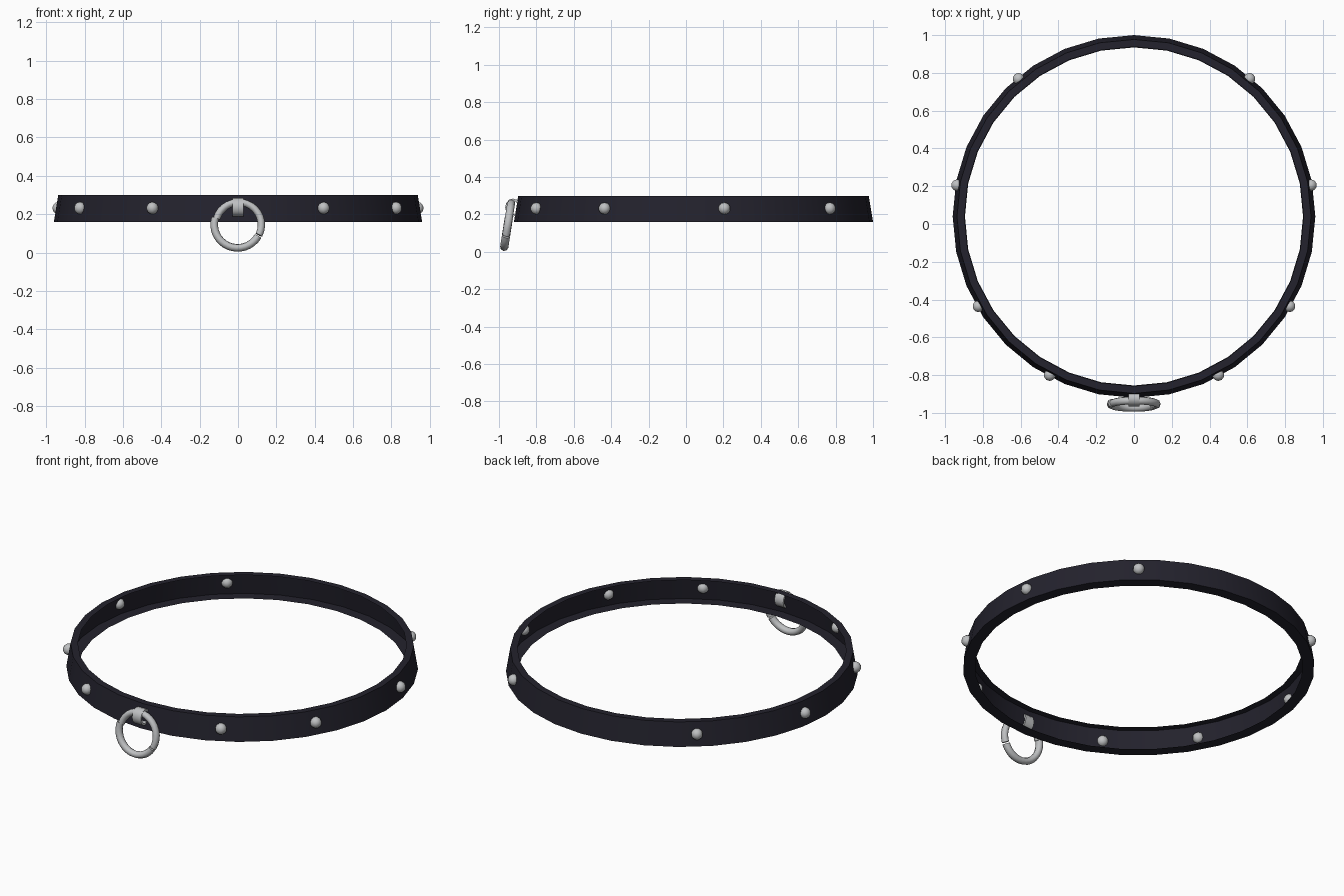
import bpy, bmesh
from math import sin, cos, pi, radians
from mathutils import Vector, Matrix

cube = bpy.data.objects.get("Cube")
if cube:
    bpy.data.objects.remove(cube, do_unlink=True)


def material(name, rgb):
    m = bpy.data.materials.new(name)
    m.use_nodes = True
    m.diffuse_color = (*rgb, 1)
    bsdf = m.node_tree.nodes["Principled BSDF"]
    bsdf.inputs["Base Color"].default_value = (*rgb, 1)
    bsdf.inputs["Roughness"].default_value = 0.6
    return m


leather = material("dark leather", (0.017, 0.016, 0.026))
metal = material("pale metal", (0.52, 0.53, 0.54))


def finish(name, bm, mat, angle=50):
    mesh = bpy.data.meshes.new(name)
    bm.to_mesh(mesh)
    bm.free()
    ob = bpy.data.objects.new(name, mesh)
    bpy.context.collection.objects.link(ob)
    mesh.materials.append(mat)
    bpy.ops.object.select_all(action="DESELECT")
    ob.select_set(True)
    bpy.context.view_layer.objects.active = ob
    bpy.ops.object.shade_smooth_by_angle(angle=radians(angle))
    return ob


def loft(sections, loop, closed_section, solid=True):
    """Skin a list of point sections; loop joins the last to the first."""
    bm = bmesh.new()
    rows = [[bm.verts.new(p) for p in s] for s in sections]
    n, m = len(rows), len(rows[0])
    for i in range(n if loop else n - 1):
        a, b = rows[i], rows[(i + 1) % n]
        for j in range(m if closed_section else m - 1):
            k = (j + 1) % m
            bm.faces.new((a[j], b[j], b[k], a[k]))
    if not loop:
        bm.faces.new(rows[0])
        bm.faces.new(rows[-1])
    if solid:
        bmesh.ops.recalc_face_normals(bm, faces=bm.faces)
    return bm


CENTRE_Y = 0.04

# Collar band: tapered outer wall with turned-in edges, open on the inside
profile = [(0.895, 0.16), (0.96, 0.16), (0.937, 0.30), (0.898, 0.30)]
sections = []
for i in range(32):
    a = 2 * pi * i / 32
    sections.append([(r * cos(a), CENTRE_Y + r * sin(a), z) for r, z in profile])
finish("collar_band", loft(sections, True, False, solid=False), leather)

# Round studs, mirrored left and right
for number, deg in enumerate((-62, -30, 10, 50), 1):
    for side, sign in (("left", 1), ("right", -1)):
        a = radians(deg)
        place = Matrix.Translation((sign * 0.951 * cos(a), CENTRE_Y + 0.951 * sin(a), 0.232))
        bm = bmesh.new()
        bmesh.ops.create_uvsphere(bm, u_segments=10, v_segments=7, radius=0.032, matrix=place)
        finish(f"stud_{side}_{number}", bm, metal, 60)

# Hanging ring: two overlapping arcs, leaning back at the top
ring_place = Matrix.Translation((0, -0.953, 0.145)) @ Matrix.Rotation(radians(-9), 4, "X")


def ring_arc(name, start, end, major, minor, shift):
    steps = 16
    rows = []
    for i in range(steps + 1):
        a = radians(start + (end - start) * i / steps)
        row = []
        for j in range(8):
            t = 2 * pi * j / 8
            r = major + minor * cos(t)
            row.append(ring_place @ Vector((shift + r * cos(a), 1.1 * minor * sin(t), r * sin(a))))
        rows.append(row)
    finish(name, loft(rows, False, True), metal)


ring_arc("ring_lower_arc", 163, 330, 0.122, 0.02, -0.002)
ring_arc("ring_upper_arc", -27, 165, 0.119, 0.019, 0.003)

# Flat strap loop that holds the ring to the band
rows = []
for i in range(12):
    a = 2 * pi * i / 12
    row = []
    for x, inset in ((-0.029, 0), (0.029, 0), (0.029, 0.012), (-0.029, 0.012)):
        row.append((x, -0.925 + (0.042 - inset) * cos(a), 0.237 + (0.048 - inset) * sin(a)))
    rows.append(row)
finish("ring_holder", loft(rows, True, True), metal)
